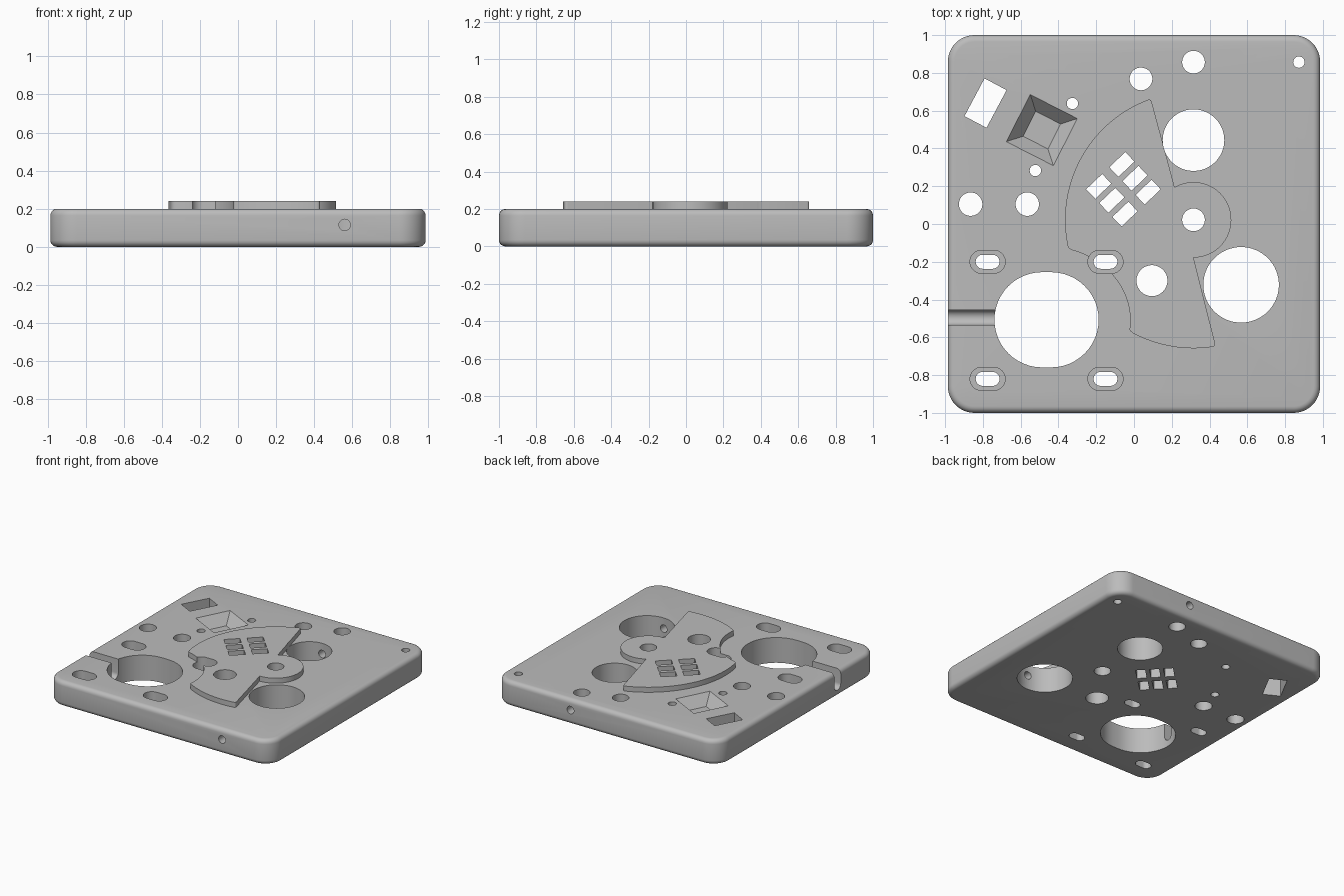
import bpy
import bmesh
from math import sin, cos, radians
from mathutils import Vector, Matrix

cube = bpy.data.objects.get("Cube")
if cube:
    bpy.data.objects.remove(cube, do_unlink=True)

grey = bpy.data.materials.new("machined_grey")
grey.use_nodes = True
colour = (0.5, 0.5, 0.5, 1)
grey.diffuse_color = colour
grey.node_tree.nodes["Principled BSDF"].inputs["Base Color"].default_value = colour


def arc(cx, cy, rx, ry, start, end, steps):
    """Points on an elliptical arc, angles in degrees."""
    angles = [radians(start + (end - start) * i / steps) for i in range(steps + 1)]
    return [(cx + rx * cos(a), cy + ry * sin(a)) for a in angles]


def circle(cx, cy, r, steps=48):
    return arc(cx, cy, r, r, 0, 360, steps)[:-1]


def slot(cx, cy, r, half):
    return arc(cx + half, cy, r, r, -90, 90, 24) + arc(cx - half, cy, r, r, 90, 270, 24)


def box(cx, cy, w, h, angle):
    turn = Matrix.Rotation(radians(angle), 2)
    corners = [(-w, -h), (w, -h), (w, h), (-w, h)]
    return [tuple(Vector((cx, cy)) + turn @ Vector(c) / 2) for c in corners]


def prism(name, pts, low, high, axis="z", taper=1):
    """Extrude an outline along an axis; taper scales the low end."""
    place = {"z": lambda u, v, w: (u, v, w),
             "y": lambda u, v, w: (u, w, v),
             "x": lambda u, v, w: (w, u, v)}[axis]
    mu = sum(p[0] for p in pts) / len(pts)
    mv = sum(p[1] for p in pts) / len(pts)
    bm = bmesh.new()
    rings = []
    for w, s in ((low, taper), (high, 1)):
        rings.append([bm.verts.new(place(mu + (u - mu) * s, mv + (v - mv) * s, w))
                      for u, v in pts])
        bm.faces.new(rings[-1])
    n = len(pts)
    for i in range(n):
        j = (i + 1) % n
        bm.faces.new((rings[0][i], rings[0][j], rings[1][j], rings[1][i]))
    bmesh.ops.recalc_face_normals(bm, faces=bm.faces)
    mesh = bpy.data.meshes.new(name)
    bm.to_mesh(mesh)
    bm.free()
    mesh.materials.append(grey)
    obj = bpy.data.objects.new(name, mesh)
    bpy.context.collection.objects.link(obj)
    return obj


def rounded(pts, corners, r):
    """Replace the chosen outline corners with small fillets."""
    out = []
    n = len(pts)
    for i, p in enumerate(pts):
        if i not in corners:
            out.append(p)
            continue
        p = Vector(p)
        a = p + (Vector(pts[i - 1]) - p).normalized() * r
        b = p + (Vector(pts[(i + 1) % n]) - p).normalized() * r
        for k in range(6):
            t = k / 5
            out.append(tuple(a * (1 - t) ** 2 + p * 2 * t * (1 - t) + b * t * t))
    return out


# Base plate: rounded square with softened rims
W, H, R = 0.985, 1.0, 0.14
outline = []
for k, (sx, sy) in enumerate(((1, 1), (-1, 1), (-1, -1), (1, -1))):
    outline += arc(sx * (W - R), sy * (H - R), R, R, 90 * k, 90 * k + 90, 12)
base = prism("base_plate", outline, 0, 0.2)
rim = base.modifiers.new("rim", "BEVEL")
rim.width = 0.035
rim.segments = 5
rim.limit_method = "ANGLE"
rim.angle_limit = radians(40)

# Raised fan-shaped pad with a round hub
HX, HY = 0.315, 0.022
fan = arc(HX, HY, 0.68, 0.68, 109.4, 193, 40)
bite = arc(-0.46, -0.51, 0.44, 0.39, 75, -9, 28)[1:]
tail = arc(HX, HY, 0.68, 0.68, 241, 280, 18)
hub = arc(HX, HY, 0.2, 0.2, -90, 120, 40)
pad_pts = fan + bite + tail + hub
tips = [0, len(fan) - 1, len(fan + bite) - 1, len(fan + bite + tail) - 1]
pad = prism("raised_pad", rounded(pad_pts, tips, 0.018), 0.19, 0.24)

# Through holes
LOW, HIGH = -0.1, 0.4
cutters = []


def cut(pts, low=LOW, high=HIGH, axis="z", taper=1):
    cutter = prism("cutter", pts, low, high, axis, taper)
    cutter.hide_render = True
    cutters.append(cutter)


for x, y, r in ((HX, 0.857, 0.06), (0.037, 0.768, 0.06), (0.873, 0.857, 0.03),
                (HX, 0.444, 0.163), (0.567, -0.322, 0.2), (HX, HY, 0.06),
                (0.095, -0.3, 0.082), (-0.865, 0.105, 0.062), (-0.565, 0.105, 0.062),
                (-0.326, 0.638, 0.03), (-0.522, 0.283, 0.03)):
    cut(circle(x, y, r, 64))
cut(slot(-0.463, -0.507, 0.252, 0.024))

# Countersunk mounting slots
for x in (-0.775, -0.151):
    for y in (-0.2, -0.82):
        cut(slot(x, y, 0.037, 0.026))
        cut(slot(x, y, 0.061, 0.032), 0.1)

# Grid of six small windows
turn = Matrix.Rotation(radians(43.5), 2)
for col in (-0.5, 0.5):
    for row in (-1, 0, 1):
        c = Vector((-0.056, 0.184)) + turn @ Vector((col * 0.169, row * 0.101))
        cut(box(c.x, c.y, 0.117, 0.07, 43.5))

# Slanted window and tapered pocket
cut(box(-0.786, 0.64, 0.132, 0.226, -28))
cut(box(-0.488, 0.497, 0.296, 0.296, -27), 0.12, 0.21, taper=0.5)

# Cable channel with a round floor, then the two side drillings
cut(arc(-0.495, 0.09, 0.04, 0.04, 180, 360, 16) + [(-0.455, HIGH), (-0.535, HIGH)],
    -1.1, -0.6, "x")
cut(circle(0.56, 0.115, 0.03, 32), -1.1, -0.4, "y")
cut(circle(HX, 0.115, 0.03, 32), 0.5, 1.1, "y")

# Apply the cuts and finish the shading
for part in (base, pad):
    for cutter in cutters:
        mod = part.modifiers.new("cut", "BOOLEAN")
        mod.operation = "DIFFERENCE"
        mod.solver = "EXACT"
        mod.object = cutter
    bpy.ops.object.select_all(action="DESELECT")
    part.select_set(True)
    bpy.context.view_layer.objects.active = part
    for name in [m.name for m in part.modifiers]:
        bpy.ops.object.modifier_apply(modifier=name)
    bpy.ops.object.shade_smooth_by_angle(angle=radians(30))

for cutter in cutters:
    bpy.data.objects.remove(cutter, do_unlink=True)
